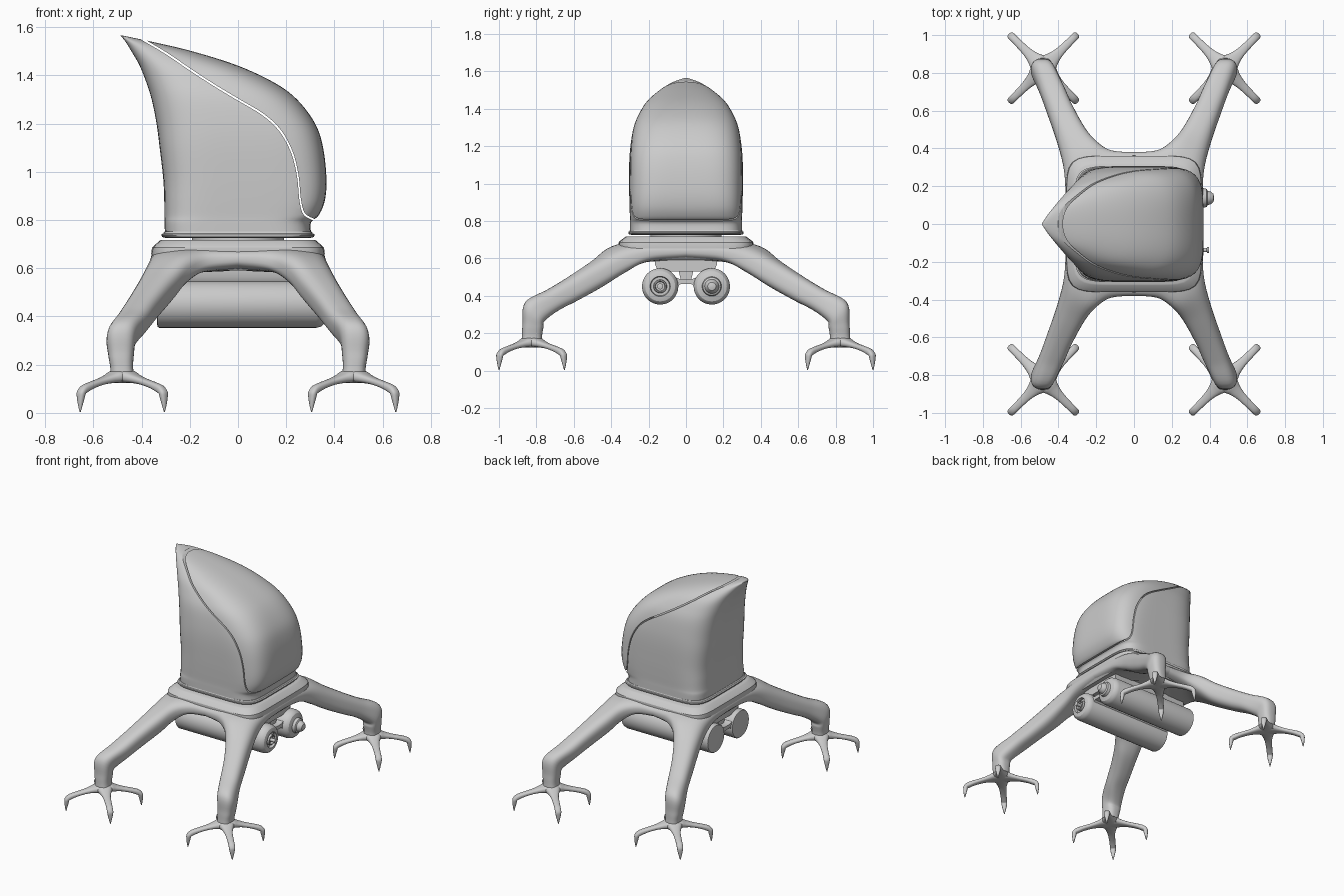
import bpy, bmesh, math
from mathutils import Vector as V

if "Cube" in bpy.data.objects:
    bpy.data.objects.remove(bpy.data.objects["Cube"])


def spline(keys, steps=6):
    """Catmull-Rom through rows of numbers."""
    out = []
    for i in range(len(keys) - 1):
        p = [keys[max(0, min(len(keys) - 1, i + k))] for k in (-1, 0, 1, 2)]
        for s in range(steps):
            t = s / steps
            out.append([0.5 * (2 * b + (c - a) * t + (2 * a - 5 * b + 4 * c - d) * t * t
                               + (3 * b - a - 3 * c + d) * t ** 3) for a, b, c, d in zip(*p)])
    return out + [list(keys[-1])]


def ring(c, a, b, n=2.0, count=32):
    """Superellipse section with half axes a and b."""
    pts = []
    for i in range(count):
        t = 2 * math.pi * i / count
        co, si = math.cos(t), math.sin(t)
        r = (abs(co) ** n + abs(si) ** n) ** (-1 / n)
        pts.append(V(c) + V(a) * (co * r) + V(b) * (si * r))
    return pts


def loft(name, strips, angle=35, mirror=(False, False, False)):
    """Skin each strip of rings, cap the ends and smooth."""
    bm = bmesh.new()
    for rings in strips:
        vs = [[bm.verts.new(p) for p in r] for r in rings]
        for r0, r1 in zip(vs, vs[1:]):
            for i in range(len(r0)):
                j = (i + 1) % len(r0)
                bm.faces.new((r0[i], r0[j], r1[j], r1[i]))
        bm.faces.new(vs[0])
        bm.faces.new(vs[-1])
    bmesh.ops.recalc_face_normals(bm, faces=bm.faces)
    me = bpy.data.meshes.new(name)
    bm.to_mesh(me)
    bm.free()
    ob = bpy.data.objects.new(name, me)
    bpy.context.collection.objects.link(ob)
    smooth(ob, angle)
    if any(mirror):
        m = ob.modifiers.new("mirror", 'MIRROR')
        m.use_axis = mirror
        m.use_mirror_merge = False
        origin = bpy.data.objects.get("mirror_centre")
        if origin:
            m.mirror_object = origin
    return ob


def smooth(ob, angle):
    bpy.ops.object.select_all(action='DESELECT')
    ob.select_set(True)
    bpy.context.view_layer.objects.active = ob
    bpy.ops.object.shade_smooth_by_angle(angle=math.radians(angle))


def slab(name, rows, n):
    """Stacked rounded rectangles: rows of z, half x, half y."""
    return loft(name, [[ring((0, 0, z), (x, 0, 0), (0, y, 0), n, 80) for z, x, y in rows]], 30)


def turned(name, y, z, rows):
    """Lathe along x: rows of x, radius."""
    return loft(name, [[ring((x, y, z), (0, r, 0), (0, 0, r), 2, 48) for x, r in rows]], 30)


# Pod: horizontal slices of z, back x, front x, half width, squareness
slices = spline([
    (.745, -.303, .303, .30, 5.5), (.79, -.305, .303, .30, 5.5), (.82, -.305, .335, .30, 5.2),
    (.88, -.306, .36, .302, 5), (.97, -.31, .367, .304, 4.6), (1.1, -.325, .353, .304, 4.2),
    (1.2, -.338, .32, .297, 3.8), (1.3, -.358, .245, .28, 3.4), (1.37, -.38, .15, .252, 3.1),
    (1.44, -.408, 0, .208, 2.8), (1.5, -.442, -.19, .14, 2.5), (1.54, -.467, -.36, .075, 2.2),
    (1.565, -.487, -.478, .008, 2)], 5)
pod_rings = [ring(((b + f) / 2, 0, z), ((f - b) / 2, 0, 0), (0, w, 0), n, 96)
             for z, b, f, w, n in slices]
seam = spline([(-.40, 1.547), (-.3, 1.488), (-.2, 1.42), (-.1, 1.355), (0, 1.295), (.1, 1.235),
               (.17, 1.17), (.22, 1.08), (.245, .98), (.255, .88), (.272, .822), (.315, .797)], 4)
outline = [(-.43, 1.8), (-.415, 1.57)] + seam + [(.6, .797), (.6, 1.8)]


def split_pod(name, operation, shift):
    ob = loft(name, [pod_rings])
    cutter = loft("seam_cutter", [[[V((x + shift, y, z + shift)) for x, z in outline]
                                   for y in (-.5, .5)]])
    cutter.hide_render = True
    m = ob.modifiers.new("seam", 'BOOLEAN')
    m.operation, m.object, m.solver = operation, cutter, 'EXACT'
    bpy.context.view_layer.objects.active = ob
    bpy.ops.object.modifier_apply(modifier="seam")
    bpy.data.objects.remove(cutter)
    smooth(ob, 35)


split_pod("pod_shell", 'DIFFERENCE', 0)
split_pod("pod_canopy", 'INTERSECT', .006)

# Pod rim, turntable and deck
slab("pod_rim", [(.726, .30, .295), (.729, .313, .305), (.735, .318, .308), (.741, .318, .308),
                 (.744, .31, .303), (.752, .305, .30)], 6)
slab("turntable", [(.70, .19, .19), (.736, .19, .19)], 2)
slab("deck", [(.59, .33, .33), (.62, .355, .355), (.66, .36, .362), (.685, .357, .36),
              (.692, .35, .355), (.714, .325, .325), (.718, .318, .318)], 7)

# Legs: inner edge xy, outer edge xy, centre z, thickness vector y and z
leg_keys = [
    (-.05, .38, .362, -.05, .637, 0, .052), (0, .38, .362, 0, .637, 0, .052),
    (.12, .39, .363, .18, .628, 0, .056), (.20, .437, .375, .31, .588, .015, .068),
    (.26, .505, .412, .45, .515, .025, .066), (.325, .62, .46, .59, .437, .028, .06),
    (.37, .72, .50, .70, .378, .028, .056), (.42, .81, .543, .806, .315, .052, .05),
    (.432, .818, .538, .818, .24, .056, .008), (.435, .823, .53, .823, .19, .054, 0),
    (.43, .825, .53, .825, .155, .055, 0), (.425, .825, .535, .825, .13, .06, 0)]
leg = []
for ix, iy, ox, oy, z, by, bz in spline(leg_keys, 6):
    leg.append(ring(((ix + ox) / 2, (iy + oy) / 2, z), ((ox - ix) / 2, (oy - iy) / 2, 0),
                    (0, by, bz), 2.8))
loft("legs", [leg], 50, (True, True, False))

# Feet: toe rows of reach, z, half width, thickness vector along reach and z
toe_keys = [
    (-.02, .15, .056, 0, .026), (.04, .15, .05, 0, .026), (.075, .142, .036, .004, .019),
    (.12, .131, .025, .005, .014), (.18, .115, .021, .005, .014), (.222, .099, .02, .008, .015),
    (.24, .084, .02, .014, .006), (.243, .065, .017, .014, 0), (.246, .03, .009, .008, 0),
    (.247, .003, .002, .002, 0)]
toes = []
for k in range(4):
    t = math.radians(45 + 90 * k)
    d, s = V((math.cos(t), math.sin(t), 0)), V((-math.sin(t), math.cos(t), 0))
    toes.append([ring(V((.48, .825, z)) + d * r, s * w, d * br + V((0, 0, bz)), 2.6, 20)
                 for r, z, w, br, bz in spline(toe_keys, 4)])
loft("feet", toes, 50, (True, True, False))

# Twin barrels under the deck, with a mount between them
turned("left_barrel", -.138, .45, [
    (-.335, .085), (-.333, .093), (-.327, .097), (.325, .097), (.345, .092), (.358, .08),
    (.364, .06), (.364, .054), (.345, .05), (.345, .036), (.365, .034), (.367, .028),
    (.352, .024), (.352, .012), (.385, .011), (.387, .016), (.396, .016), (.398, .01)])
turned("right_barrel", .138, .45, [
    (-.335, .085), (-.333, .093), (-.327, .097), (.325, .097), (.345, .092), (.358, .08),
    (.364, .06), (.366, .052), (.385, .048), (.39, .038), (.405, .034), (.42, .022), (.424, .006)])


def mount(name, rows, x0, x1):
    """Bar along x with a mirrored cross-section: rows of half y, z."""
    pts = rows + [(-y, z) for y, z in reversed(rows)]
    loft(name, [[[V((x, y, z)) for y, z in pts] for x in (x0, x1)]], 40)


mount("barrel_web", [(.03, .462), (.055, .44), (.09, .41), (.10, .53), (.06, .50), (.03, .488)],
      -.325, .32)
mount("barrel_mount", [(.10, .53), (.155, .545), (.165, .565), (.165, .60)], -.30, .30)
mount("mount_spine", [(.025, .475), (.04, .535)], -.28, .28)
